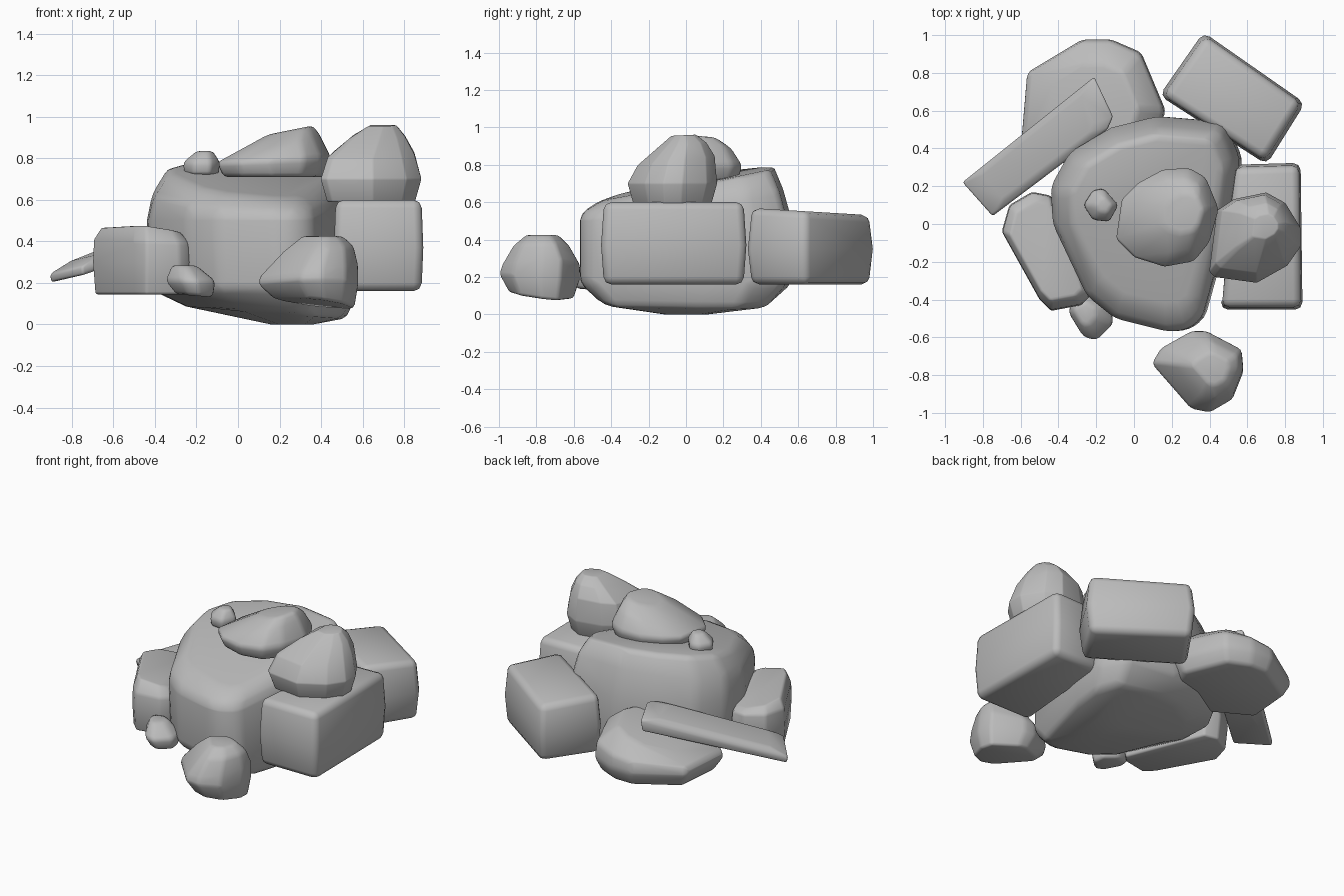
import bpy, bmesh, math

cube = bpy.data.objects.get("Cube")
if cube:
    bpy.data.objects.remove(cube)

stone = bpy.data.materials.new("stone_grey")
stone.use_nodes = True
grey = (0.5, 0.5, 0.5, 1)
stone.diffuse_color = grey
stone.node_tree.nodes["Principled BSDF"].inputs["Base Color"].default_value = grey
stone.node_tree.nodes["Principled BSDF"].inputs["Roughness"].default_value = 0.8


def rock(name, outline, layers, bevel=0.03):
    """Hull of one plan outline repeated at layers (z, scale, dx, dy, slope x, slope y)."""
    xs, ys = zip(*outline)
    cx, cy = (min(xs) + max(xs)) / 2, (min(ys) + max(ys)) / 2
    bm = bmesh.new()
    for layer in layers:
        z, s, dx, dy, tx, ty = (list(layer) + [0] * 4)[:6]
        for x, y in outline:
            px, py = (x - cx) * s + dx, (y - cy) * s + dy
            bm.verts.new((cx + px, cy + py, z + tx * px + ty * py))
    hull = bmesh.ops.convex_hull(bm, input=bm.verts)
    loose = set(hull["geom_interior"] + hull["geom_unused"])
    bmesh.ops.delete(bm, geom=[v for v in loose if isinstance(v, bmesh.types.BMVert)], context="VERTS")
    bmesh.ops.dissolve_limit(bm, angle_limit=math.radians(4), verts=bm.verts, edges=bm.edges)
    bmesh.ops.recalc_face_normals(bm, faces=bm.faces)
    mesh = bpy.data.meshes.new(name)
    bm.to_mesh(mesh)
    bm.free()
    mesh.materials.append(stone)
    obj = bpy.data.objects.new(name, mesh)
    bpy.context.collection.objects.link(obj)
    # worn edges
    mod = obj.modifiers.new("worn_edges", "BEVEL")
    mod.width, mod.segments = bevel, 2
    mod.limit_method, mod.angle_limit = "ANGLE", math.radians(18)
    bpy.ops.object.select_all(action="DESELECT")
    obj.select_set(True)
    bpy.context.view_layer.objects.active = obj
    bpy.ops.object.modifier_apply(modifier=mod.name)
    bpy.ops.object.shade_smooth_by_angle(angle=math.radians(60))


# Central boulder: shallow keel, upright sides, broad top falling to the front
rock("main_boulder",
     [(-.44, .2), (-.34, .38), (-.12, .51), (.12, .57), (.48, .54), (.56, .35), (.53, .1),
      (.36, -.5), (.28, -.56), (.18, -.57), (-.1, -.5), (-.25, -.38), (-.43, 0)],
     [(0, .2, .2, 0), (.065, .78, .08, 0, -.07), (.17, 1, .015, 0), (.5, 1),
      (.61, .95, 0, -.02, 0, .12), (.705, .81, .005, .01, -.05, .19)], .05)

# Rocks resting on top
rock("top_rock",
     [(-.1, -.08), (-.07, .13), (.02, .22), (.15, .29), (.29, .3), (.38, .25), (.45, .08),
      (.4, -.1), (.32, -.2), (.16, -.23), (0, -.18)],
     [(.71, .9), (.79, 1.01, 0, 0, .04), (.865, .74, .02, .01, .2, .03), (.92, .4, .08, .02, .2)], .025)
rock("top_pebble",
     [(-.27, .1), (-.22, .18), (-.16, .19), (-.08, .1), (-.13, .01), (-.22, .02)],
     [(.72, .9), (.78, 1), (.835, .45, .015)], .02)
rock("upper_right_rock",
     [(.4, -.25), (.44, .07), (.53, .13), (.7, .165), (.8, .11), (.88, -.02), (.88, -.12),
      (.81, -.22), (.65, -.31), (.43, -.28)],
     [(.59, .88), (.7, 1.01), (.82, .87, 0, .02, 0, .12), (.9, .56, .03, .05, 0, .1),
      (.955, .28, .055, .06, 0, .05)], .025)

# Two big blocks along the side and back
rock("right_block",
     [(.53, .31), (.88, .32), (.89, -.45), (.46, -.45)],
     [(.16, .97), (.37, 1.01), (.6, .97)], .04)
rock("back_block",
     [(.14, .68), (.37, 1.01), (.9, .64), (.7, .32)],
     [(.16, .95), (.35, 1.015), (.55, .95, 0, 0, 0, -.06)], .04)

# Back rock with a thin slab leaning on it
rock("back_rock",
     [(-.57, .8), (-.27, .98), (-.12, .98), (.04, .91), (.17, .6), (.1, .4), (-.3, .28), (-.6, .45)],
     [(.16, .86, 0, .01), (.25, 1), (.33, .97, 0, 0, .1), (.41, .62, 0, 0, .25)], .03)
rock("leaning_slab",
     [(-.91, .22), (-.75, .04), (-.14, .5), (-.11, .57), (-.16, .68), (-.21, .78)],
     [(.33, .98, 0, 0, .3, .06), (.39, 1, 0, 0, .33, .08), (.415, .75, 0, 0, .33, .08)], .012)

# Front rocks
rock("left_block",
     [(-.7, -.04), (-.66, .1), (-.54, .17), (-.44, .15), (-.39, -.08), (-.23, -.38),
      (-.28, -.43), (-.44, -.46), (-.5, -.4)],
     [(.145, .95), (.3, 1), (.4, .98, 0, 0, -.04), (.45, .82, 0, 0, -.14, -.11)], .035)
rock("front_pebble",
     [(-.35, -.47), (-.33, -.4), (-.22, -.37), (-.12, -.43), (-.11, -.53), (-.2, -.62), (-.27, -.6)],
     [(.14, .75, .02, 0, -.08), (.21, 1.02), (.285, .5, -.03, .02)], .02)
rock("front_rock",
     [(.09, -.74), (.14, -.66), (.3, -.57), (.38, -.57), (.57, -.67), (.58, -.78), (.52, -.93),
      (.4, -1), (.3, -.98)],
     [(.11, .8, .03, .01, -.12, -.11), (.2, 1, 0, 0, 0, -.08), (.26, .97, .005, .01, .12),
      (.36, .7, .05, .01, .08), (.425, .4, .07, .015)], .03)
